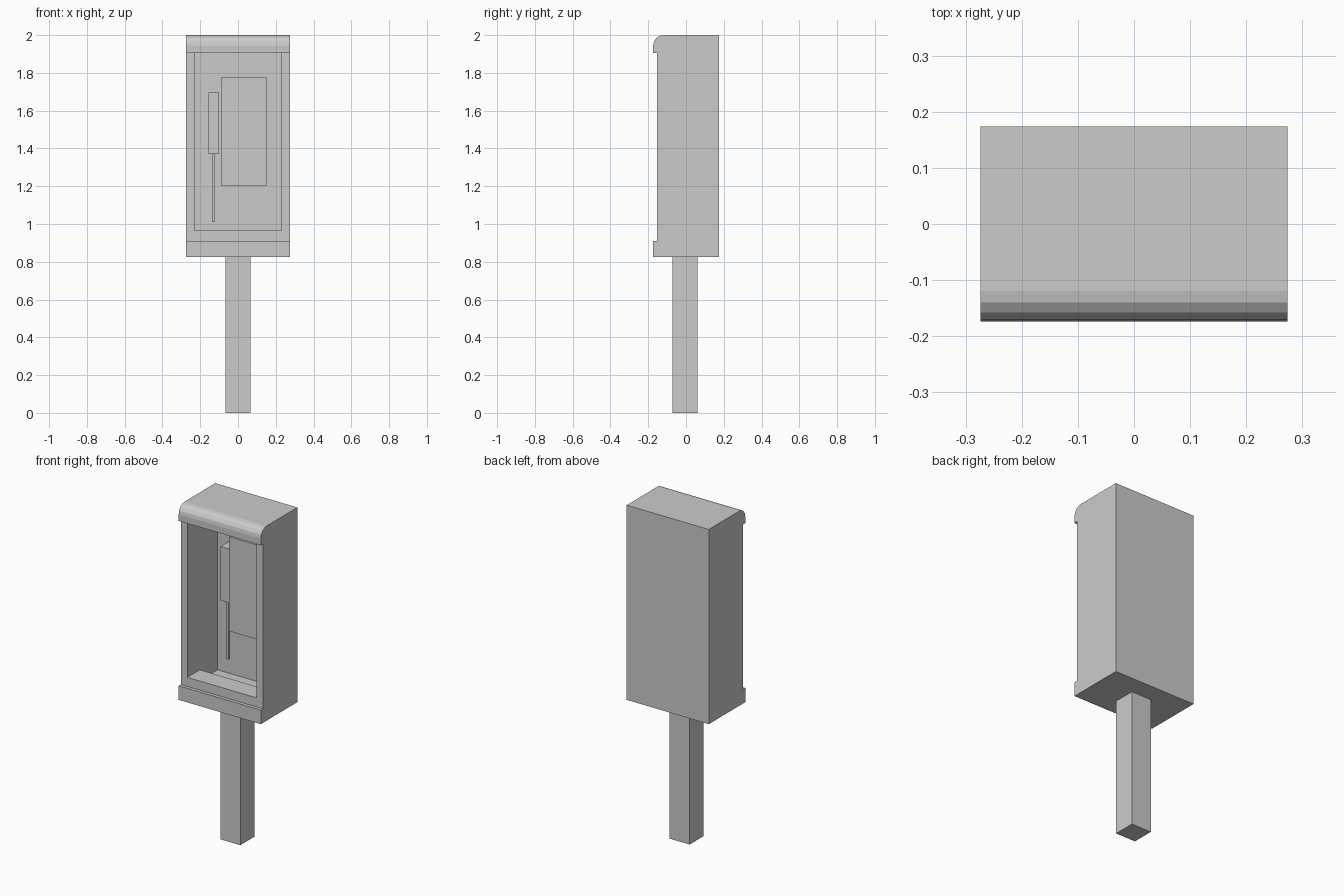
import bpy, bmesh, math

if "Cube" in bpy.data.objects:
    bpy.data.objects.remove(bpy.data.objects["Cube"])


def make_object(name, bm):
    bmesh.ops.recalc_face_normals(bm, faces=bm.faces)
    mesh = bpy.data.meshes.new(name)
    bm.to_mesh(mesh)
    bm.free()
    obj = bpy.data.objects.new(name, mesh)
    bpy.context.collection.objects.link(obj)
    return obj


def extrude_profile(name, points, half_width):
    """Extrude a closed (y, z) outline along x, centred on x = 0."""
    bm = bmesh.new()
    face = bm.faces.new([bm.verts.new((-half_width, y, z)) for y, z in points])
    result = bmesh.ops.extrude_face_region(bm, geom=[face])
    moved = [g for g in result["geom"] if isinstance(g, bmesh.types.BMVert)]
    bmesh.ops.translate(bm, verts=moved, vec=(2 * half_width, 0, 0))
    return make_object(name, bm)


def box(name, xs, ys, zs):
    bm = bmesh.new()
    bmesh.ops.create_cube(bm, size=1)
    for v in bm.verts:
        v.co = [r[0] if c < 0 else r[1] for c, r in zip(v.co, (xs, ys, zs))]
    return make_object(name, bm)


# Booth housing: side outline with rounded hood and bottom lip
FRONT, BACK, FACE = -0.174, 0.174, -0.154
R = 0.055
hood = [(FRONT + R - R * math.sin(a), 2 - R + R * math.cos(a))
        for a in (math.radians(22.5 * i) for i in range(5))]
outline = [(BACK, 0.825), (BACK, 2.0)] + hood + [
    (FRONT, 1.905), (FACE, 1.905), (FACE, 0.91), (FRONT, 0.91), (FRONT, 0.825)]
housing = extrude_profile("booth_housing", outline, 0.274)

# Recess with a raised sill in front of a lower floor
recess = extrude_profile("recess_cutter", [
    (-0.3, 0.965), (-0.035, 0.965), (-0.035, 0.90),
    (0.135, 0.90), (0.135, 1.904), (-0.3, 1.904)], 0.23)
recess.hide_render = True
cut = housing.modifiers.new("recess", "BOOLEAN")
cut.operation = "DIFFERENCE"
cut.solver = "EXACT"
cut.object = recess
bpy.context.view_layer.objects.active = housing
bpy.ops.object.modifier_apply(modifier=cut.name)
bpy.data.objects.remove(recess)

# Telephone parts on the back wall
box("telephone_panel", (-0.09, 0.15), (0.045, 0.136), (1.205, 1.775))
box("handset", (-0.155, -0.10), (0.055, 0.136), (1.37, 1.695))
box("handset_cord", (-0.138, -0.122), (0.085, 0.10), (1.01, 1.372))

# Supporting post
box("post", (-0.067, 0.066), (-0.072, 0.061), (0.0, 0.826))
